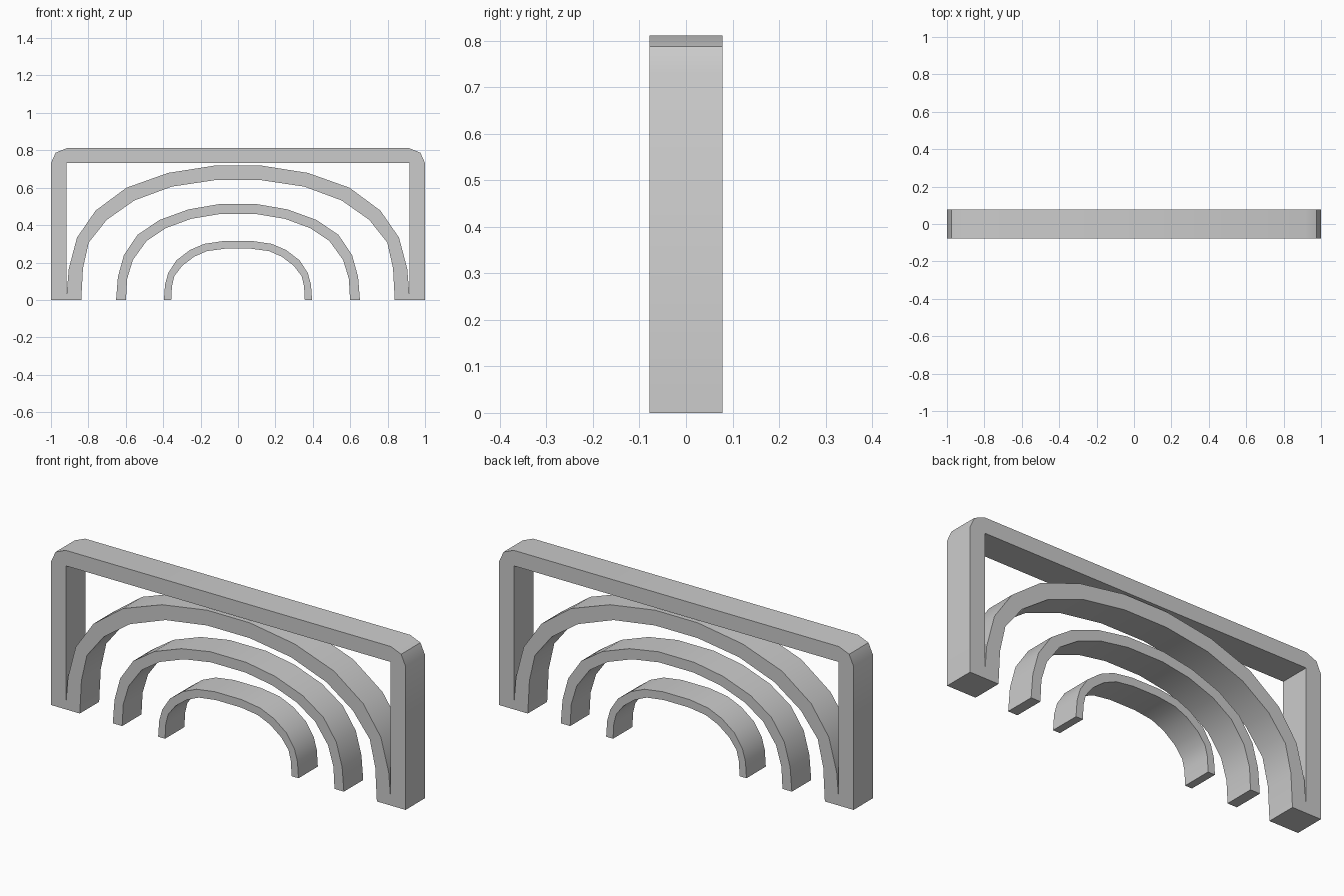
import bpy, bmesh, math

if "Cube" in bpy.data.objects:
    bpy.data.objects.remove(bpy.data.objects["Cube"])

DEPTH = 0.078


def mirrored(half):
    """Left half, foot to crown -> full left-to-right path."""
    return half + [(-x, z) for x, z in reversed(half)]


def panel(name, loops):
    """Extrude flat outlines (later loops are holes) along y."""
    cu = bpy.data.curves.new(name, 'CURVE')
    cu.dimensions = '2D'
    cu.fill_mode = 'BOTH'
    cu.extrude = DEPTH
    for pts in loops:
        sp = cu.splines.new('POLY')
        sp.points.add(len(pts) - 1)
        for p, (x, z) in zip(sp.points, pts):
            p.co = (x, z, 0, 1)
        sp.use_cyclic_u = True
    ob = bpy.data.objects.new(name, cu)
    bpy.context.collection.objects.link(ob)
    ob.rotation_euler = (math.pi / 2, 0, 0)
    bpy.ops.object.select_all(action='DESELECT')
    ob.select_set(True)
    bpy.context.view_layer.objects.active = ob
    bpy.ops.object.convert(target='MESH')
    ob = bpy.context.object
    bpy.ops.object.transform_apply(location=False, rotation=True, scale=False)
    bm = bmesh.new()
    bm.from_mesh(ob.data)
    bmesh.ops.remove_doubles(bm, verts=bm.verts, dist=1e-4)
    bmesh.ops.recalc_face_normals(bm, faces=bm.faces)
    bm.to_mesh(ob.data)
    bm.free()
    bpy.ops.object.shade_smooth_by_angle(angle=math.radians(30))
    return ob


# Square frame with the large arch fused to its feet
frame = mirrored([(-1, 0), (-1, .732), (-.975, .787), (-.917, .811)])
large_out = mirrored([(-.916, .03), (-.905, .166), (-.861, .333), (-.761, .478),
                      (-.596, .6), (-.374, .679), (-.12, .719)])
large_in = mirrored([(-.838, 0), (-.829, .17), (-.798, .307), (-.702, .428),
                     (-.554, .532), (-.354, .606), (-.12, .641)])
gap = large_out + [(.916, .732), (-.916, .732)]
panel("frame_with_large_arch", [frame + large_in[::-1], gap])

# Middle arch
mid_out = mirrored([(-.652, 0), (-.642, .123), (-.61, .24), (-.537, .348),
                    (-.419, .428), (-.265, .484), (-.102, .512)])
mid_in = mirrored([(-.599, 0), (-.593, .112), (-.562, .214), (-.489, .315),
                   (-.386, .384), (-.25, .434), (-.098, .459)])
panel("middle_arch", [mid_out + mid_in[::-1]])

# Small arch
small_out = mirrored([(-.396, 0), (-.39, .083), (-.373, .144), (-.33, .211),
                      (-.257, .267), (-.18, .3), (-.076, .315)])
small_in = mirrored([(-.357, 0), (-.353, .075), (-.34, .128), (-.299, .182),
                     (-.235, .231), (-.166, .261), (-.07, .274)])
panel("small_arch", [small_out + small_in[::-1]])
